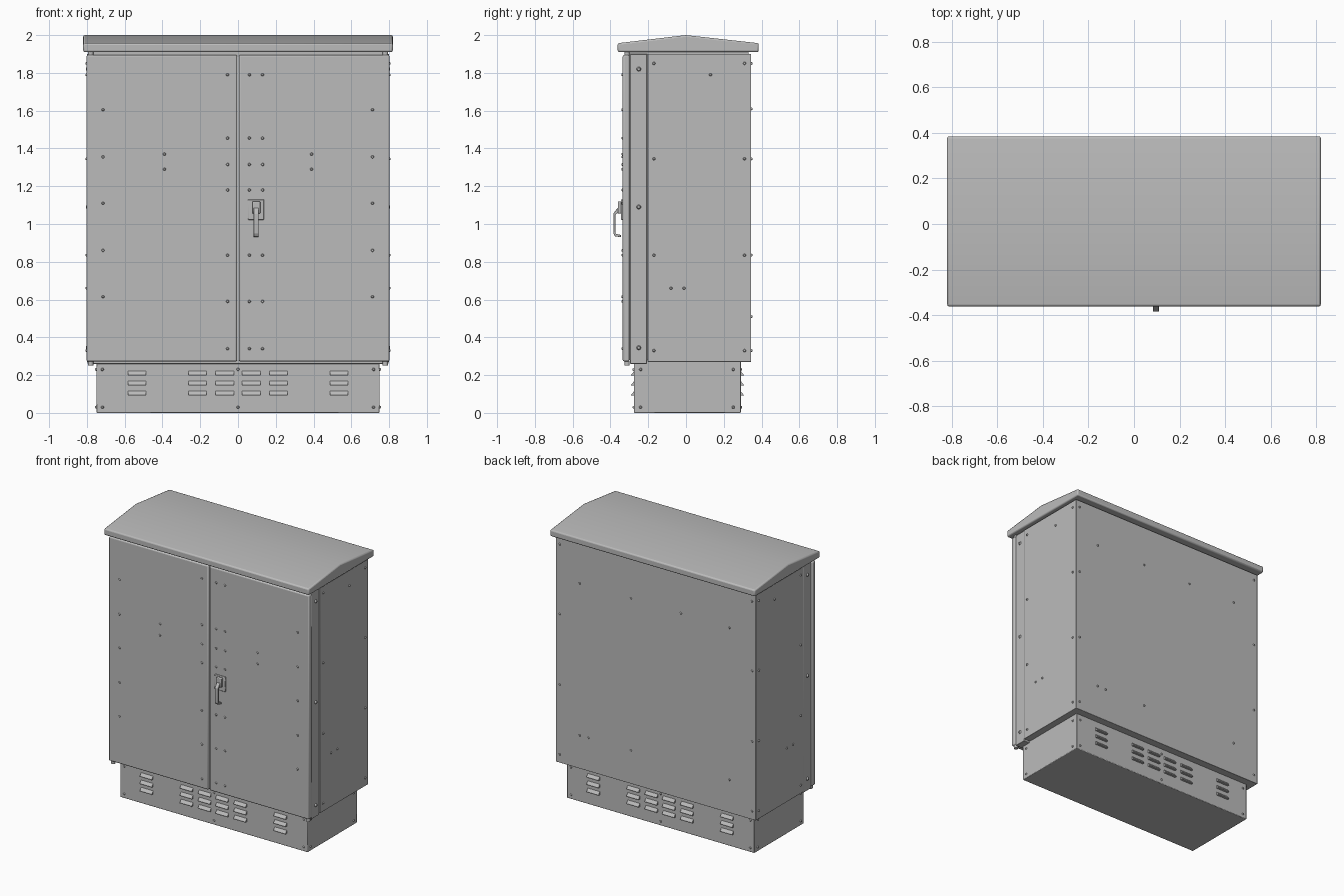
import bpy, bmesh, math
from mathutils import Matrix, Vector

cube = bpy.data.objects.get("Cube")
if cube:
    bpy.data.objects.remove(cube, do_unlink=True)

grey = bpy.data.materials.new("light grey paint")
grey.use_nodes = True
grey.diffuse_color = (0.5, 0.5, 0.5, 1)
grey.node_tree.nodes["Principled BSDF"].inputs["Base Color"].default_value = (0.5, 0.5, 0.5, 1)


def finish(name, bm, bevel=0, segments=2):
    bmesh.ops.recalc_face_normals(bm, faces=bm.faces)
    mesh = bpy.data.meshes.new(name)
    bm.to_mesh(mesh)
    bm.free()
    mesh.materials.append(grey)
    obj = bpy.data.objects.new(name, mesh)
    bpy.context.collection.objects.link(obj)
    if bevel:
        mod = obj.modifiers.new("Bevel", "BEVEL")
        mod.width, mod.segments = bevel, segments
        mod.limit_method = "ANGLE"
    bpy.ops.object.select_all(action="DESELECT")
    obj.select_set(True)
    bpy.context.view_layer.objects.active = obj
    bpy.ops.object.shade_smooth_by_angle(angle=math.radians(35))
    return obj


def add_box(bm, x, y, z):
    lo, hi = Vector((x[0], y[0], z[0])), Vector((x[1], y[1], z[1]))
    matrix = Matrix.Translation((lo + hi) / 2) @ Matrix.Diagonal((*(hi - lo), 1))
    bmesh.ops.create_cube(bm, size=1, matrix=matrix)


def box(name, x, y, z, bevel=0):
    bm = bmesh.new()
    add_box(bm, x, y, z)
    return finish(name, bm, bevel)


def add_prism(bm, profile, x0, x1):
    # Extrudes a (y, z) outline along x
    face = bm.faces.new([bm.verts.new((x0, y, z)) for y, z in profile])
    moved = bmesh.ops.extrude_face_region(bm, geom=[face])["geom"]
    verts = [v for v in moved if isinstance(v, bmesh.types.BMVert)]
    bmesh.ops.translate(bm, verts=verts, vec=(x1 - x0, 0, 0))


def prism(name, profile, x0, x1, bevel=0):
    bm = bmesh.new()
    add_prism(bm, profile, x0, x1)
    return finish(name, bm, bevel)


def bolts(name, points, normal, radius=0.008, height=0.007):
    bm = bmesh.new()
    normal = Vector(normal)
    turn = normal.to_track_quat("Z", "Y").to_matrix().to_4x4()
    for p in points:
        place = Matrix.Translation(Vector(p) + normal * height / 2)
        bmesh.ops.create_cone(bm, cap_ends=True, segments=10, radius1=radius,
                              radius2=radius * 0.6, depth=height, matrix=place @ turn)
    finish(name, bm)


# Plinth, cabinet body, door frame
box("plinth", (-0.75, 0.75), (-0.275, 0.29), (0, 0.28), 0.004)
box("cabinet_body", (-0.8, 0.8), (-0.203, 0.345), (0.27, 1.9), 0.002)
box("door_frame", (-0.796, 0.796), (-0.296, -0.207), (0.26, 1.9), 0.003)
box("frame_core", (-0.785, 0.785), (-0.3, 0.33), (0.28, 1.915))

# Doors
box("right_door", (-0.802, -0.004), (-0.335, -0.299), (0.272, 1.895), 0.009)
box("left_door", (0.004, 0.802), (-0.335, -0.299), (0.272, 1.895), 0.009)

# Pitched roof
prism("roof", [(-0.362, 1.91), (0.385, 1.91), (0.385, 1.957), (0, 2.0), (-0.362, 1.957)],
      -0.82, 0.82, 0.009)

# Hinge pins above and below the doors
bm = bmesh.new()
for x in (-0.78, 0.78):
    for z in (0.263, 1.9):
        bmesh.ops.create_cone(bm, cap_ends=True, segments=12, radius1=0.014, radius2=0.014,
                              depth=0.026, matrix=Matrix.Translation((x, -0.312, z)))
finish("hinge_pins", bm)

# Plinth louvres on front and back
bm = bmesh.new()
for wall, out in ((-0.275, -0.016), (0.29, 0.016)):
    for x in (-0.535, -0.215, -0.07, 0.07, 0.215, 0.535):
        for z in (0.205, 0.152, 0.099):
            add_prism(bm, [(wall, z + 0.016), (wall + out, z - 0.004),
                           (wall + out, z - 0.008), (wall, z - 0.008)], x - 0.048, x + 0.048)
finish("plinth_louvres", bm)

# Swing handle: plate, pivot housing, lever
box("handle_plate", (0.052, 0.138), (-0.344, -0.333), (1.022, 1.13), 0.004)
box("handle_housing", (0.076, 0.118), (-0.36, -0.34), (1.055, 1.12), 0.005)
prism("handle_lever", [(-0.35, 1.085), (-0.362, 1.085), (-0.385, 1.055), (-0.385, 0.95),
                       (-0.376, 0.935), (-0.345, 0.93), (-0.345, 0.942), (-0.37, 0.947),
                       (-0.374, 0.955), (-0.374, 1.05), (-0.35, 1.065)], 0.083, 0.109, 0.002)

# Door bolts
front = []
for x in (-0.055, 0.06, 0.13):
    front += [(x, -0.335, z) for z in (1.79, 1.455, 1.315, 1.18, 0.835, 0.59, 0.34)]
for x in (-0.715, 0.712):
    front += [(x, -0.335, z) for z in (1.605, 1.355, 1.11, 0.86, 0.615)]
for x in (-0.39, 0.39):
    front += [(x, -0.335, z) for z in (1.37, 1.29)]
bolts("door_bolts", front, (0, -1, 0))

# Side and back bolts
rows = (1.85, 1.345, 0.835, 0.33)
for side, name in ((1, "left"), (-1, "right")):
    points = [(side * 0.8, y, z) for y in (0.31, -0.17) for z in rows]
    points += [(side * 0.8, y, z) for y, z in ((0.13, 1.79), (-0.08, 0.66), (-0.01, 0.66))]
    bolts(name + "_side_bolts", points, (side, 0, 0))
    bolts(name + "_frame_bolts", [(side * 0.796, -0.25, z) for z in (1.82, 1.09, 0.345)],
          (side, 0, 0), 0.012, 0.01)
    bolts(name + "_plinth_bolts", [(side * 0.75, y, z) for y in (-0.24, 0.25)
                                   for z in (0.03, 0.23)], (side, 0, 0))
back = [(x, 0.345, z) for x in (-0.77, 0.77) for z in rows]
back += [(x, 0.345, 1.61) for x in (-0.59, -0.2, 0.2, 0.61)]
back += [(x, 0.345, 0.51) for x in (-0.59, 0.2, 0.54, 0.61)]
bolts("back_bolts", back, (0, 1, 0))
for y, out, name in ((-0.275, -1, "front"), (0.29, 1, "back")):
    bolts(name + "_plinth_bolts", [(x, y, z) for x in (-0.718, 0, 0.718)
                                   for z in (0.03, 0.23)], (0, out, 0))
